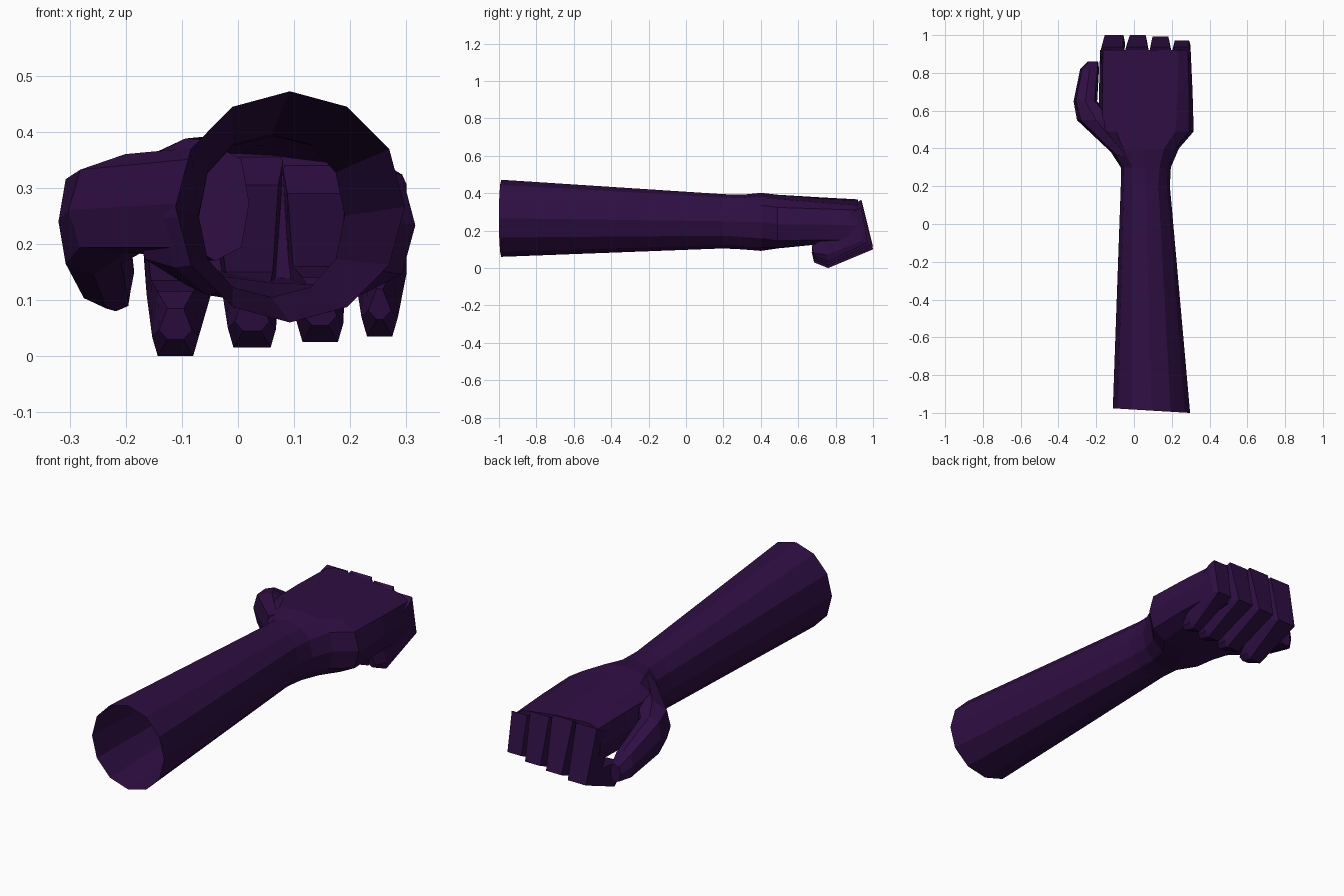
import bpy, bmesh, math

if "Cube" in bpy.data.objects:
    bpy.data.objects.remove(bpy.data.objects["Cube"])

purple = bpy.data.materials.new("dark purple")
purple.diffuse_color = (0.028, 0.0045, 0.056, 1)
purple.use_nodes = True
purple.node_tree.nodes["Principled BSDF"].inputs["Base Color"].default_value = purple.diffuse_color


def loft(name, rings, cap_start=True, cap_end=True):
    """Skin a list of equal-length point rings into one flat-shaded object."""
    bm = bmesh.new()
    vr = [[bm.verts.new(p) for p in r] for r in rings]
    n = len(vr[0])
    for a, b in zip(vr, vr[1:]):
        for i in range(n):
            j = (i + 1) % n
            bm.faces.new((a[i], a[j], b[j], b[i]))
    if cap_start:
        bm.faces.new(vr[0])
    if cap_end:
        bm.faces.new(vr[-1])
    bmesh.ops.recalc_face_normals(bm, faces=bm.faces[:])
    me = bpy.data.meshes.new(name)
    bm.to_mesh(me)
    bm.free()
    me.materials.append(purple)
    ob = bpy.data.objects.new(name, me)
    bpy.context.collection.objects.link(ob)
    return ob


def section(y, x0, x1, z0, z1, power=2.0, tilt=0.0, skew=0.0, n=12):
    """Rounded-box cross-section across y; tilt lowers +x, skew slants the cut."""
    cx, cz, rx, rz = (x0 + x1) / 2, (z0 + z1) / 2, (x1 - x0) / 2, (z1 - z0) / 2
    pts = []
    for i in range(n):
        a = 2 * math.pi * i / n
        c, s = math.cos(a), math.sin(a)
        dx = rx * math.copysign(abs(c) ** (2 / power), c)
        dz = rz * math.copysign(abs(s) ** (2 / power), s)
        pts.append((cx + dx, y + skew * dx, cz + dz + tilt * dx))
    return pts


# forearm, wrist and palm: one shell, open at the elbow end
loft("forearm_and_palm", [
    section(-0.988, -0.112, 0.297, 0.06, 0.472, skew=-0.06),
    section(0.20, -0.07, 0.19, 0.105, 0.395, 2.2),
    section(0.30, -0.07, 0.195, 0.10, 0.392, 2.3),
    section(0.40, -0.135, 0.238, 0.092, 0.402, 2.5),
    section(0.49, -0.19, 0.316, 0.105, 0.392, 2.9, -0.06),
    section(0.70, -0.185, 0.31, 0.13, 0.375, 3.6, -0.08),
    section(0.92, -0.18, 0.30, 0.14, 0.358, 4.5, -0.09),
], cap_start=False)

# thumb: swings out from the wrist, then forward and down
loft("thumb", [
    section(0.36, -0.10, 0.02, 0.17, 0.375, 2.6, n=8),
    section(0.55, -0.302, -0.10, 0.185, 0.36, 3, 0.12, n=8),
    section(0.65, -0.32, -0.195, 0.145, 0.335, 3, n=8),
    section(0.82, -0.285, -0.185, 0.085, 0.225, 3, -0.1, n=8),
    section(0.86, -0.245, -0.19, 0.08, 0.17, 3, n=8),
])


def finger(name, root, mid, tip, top, front, bottom):
    """Curled finger: knuckle, bent joint, second joint, tip."""
    def row(x0, x1, outer, inner, inset=0.008):
        my, mz = [(o * 0.7 + i * 0.3) for o, i in zip(outer, inner)]
        return [(x0 + inset, *outer), (x1 - inset, *outer), (x1, my, mz),
                (x1 - inset, *inner), (x0 + inset, *inner), (x0, my, mz)]
    m0, m1 = mid
    t0, t1 = tip
    return loft(name, [
        row(*root, (0.938, top), (0.83, top - 0.06)),
        row(m0, m1, (front, bottom + 0.10), (0.87, bottom + 0.135)),
        row(t0, t1, (0.76, bottom), (0.73, bottom + 0.115), 0.01),
        row(t0 + 0.012, t1 - 0.012, (0.685, bottom + 0.03), (0.672, bottom + 0.085), 0.015),
    ])


# four fingers: root, bent joint and tip x-ranges, knuckle height, reach, underside
finger("index_finger", (-0.18, -0.05), (-0.163, -0.048), (-0.153, -0.07), 0.36, 1.0, 0.0)
finger("middle_finger", (-0.05, 0.08), (-0.03, 0.07), (-0.018, 0.068), 0.365, 1.0, 0.015)
finger("ring_finger", (0.08, 0.20), (0.09, 0.19), (0.105, 0.188), 0.35, 0.992, 0.025)
finger("little_finger", (0.20, 0.30), (0.208, 0.30), (0.22, 0.285), 0.325, 0.972, 0.035)
